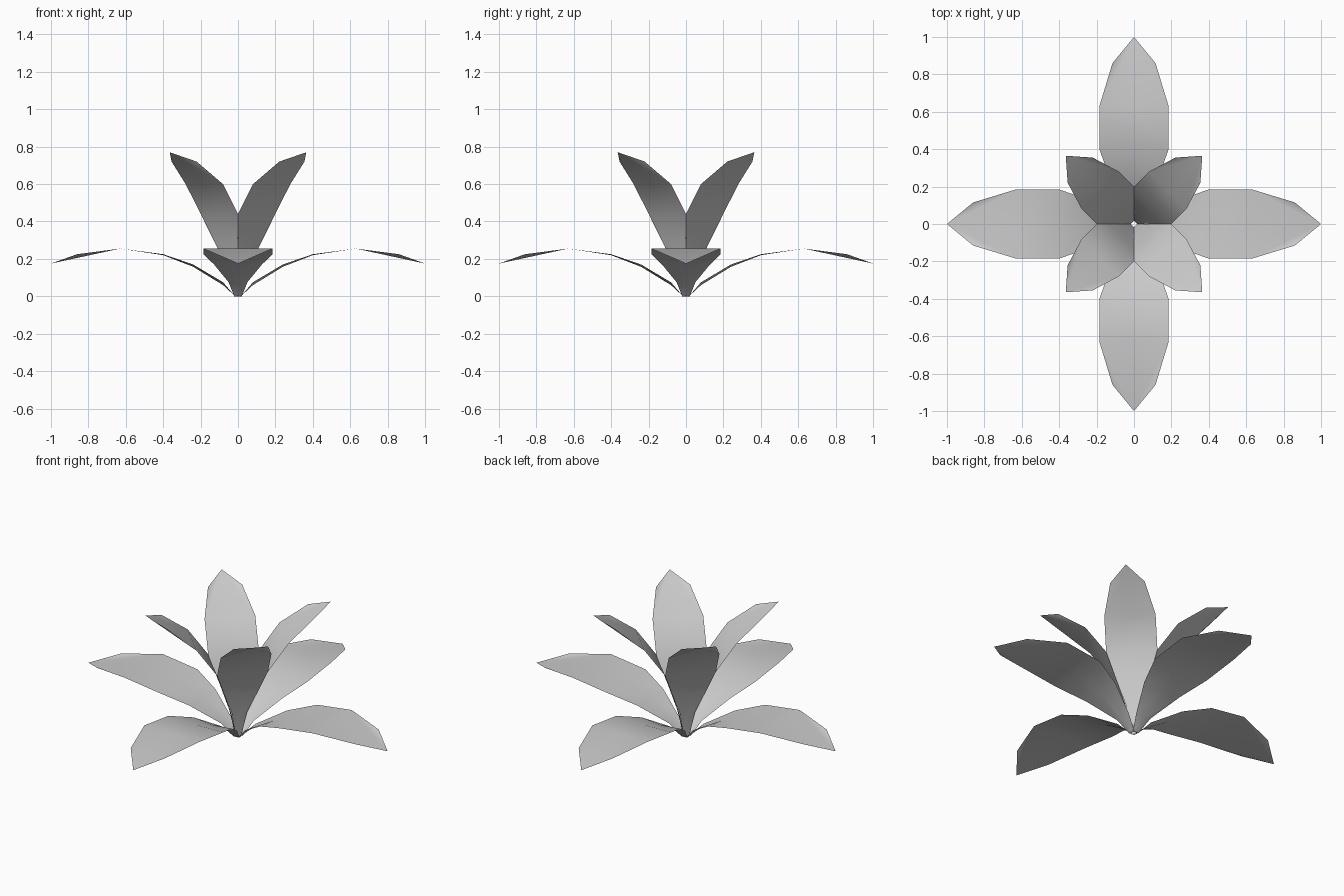
import bpy, bmesh, math
from mathutils import Matrix

cube = bpy.data.objects.get("Cube")
if cube:
    bpy.data.objects.remove(cube, do_unlink=True)

mat = bpy.data.materials.new("pale grey")
mat.use_nodes = True
GREY = (0.6, 0.6, 0.6, 1)
mat.diffuse_color = GREY
mat.node_tree.nodes["Principled BSDF"].inputs["Base Color"].default_value = GREY

# Leaf rows: distance out, height, half width, depth of the middle groove
OUTER = [(0.015, 0, 0.02, 0), (0.08, 0.075, 0.05, 0.015), (0.24, 0.17, 0.128, 0.012),
         (0.40, 0.225, 0.185, 0.005), (0.63, 0.255, 0.185, 0),
         (0.86, 0.225, 0.115, 0), (1.0, 0.175, 0, 0)]
INNER = [(0.012, 0, 0.015, 0), (0.045, 0.16, 0.042, 0.01), (0.095, 0.31, 0.097, 0.008),
         (0.141, 0.44, 0.141, 0.003), (0.255, 0.60, 0.141, 0),
         (0.407, 0.72, 0.095, 0), (0.516, 0.77, 0, 0)]


def leaf(name, rows, angle):
    """A grooved blade pointing along +x, closed by a folded tip, then turned about z."""
    bm = bmesh.new()
    grid = []
    for r, z, half, groove in rows[:5]:
        grid.append([bm.verts.new((r, side * half, z - (groove if side == 0 else 0)))
                     for side in (-1, 0, 1)])
    for low, high in zip(grid, grid[1:]):
        for i in (0, 1):
            bm.faces.new((low[i], high[i], high[i + 1], low[i + 1]))
    # Tip: flat middle with a flap folded up on each side
    r, z, half, _ = rows[5]
    tip = bm.verts.new((rows[6][0], 0, rows[6][1]))
    right, middle, left = grid[4]
    bm.faces.new((right, tip, middle))
    bm.faces.new((middle, tip, left))
    bm.faces.new((right, bm.verts.new((r, -half, z)), tip))
    bm.faces.new((left, tip, bm.verts.new((r, half, z))))
    bm.transform(Matrix.Rotation(angle, 4, "Z"))
    for face in bm.faces:
        face.smooth = True
    mesh = bpy.data.meshes.new(name)
    bm.to_mesh(mesh)
    bm.free()
    mesh.materials.append(mat)
    bpy.context.collection.objects.link(bpy.data.objects.new(name, mesh))


# Four spreading leaves on the axes, four upright ones between them
for i, (axis, corner) in enumerate(zip(("left", "back", "right", "front"),
                                       ("back_left", "back_right", "front_right", "front_left"))):
    leaf("outer_leaf_" + axis, OUTER, i * math.pi / 2)
    leaf("inner_leaf_" + corner, INNER, (i + 0.5) * math.pi / 2)
